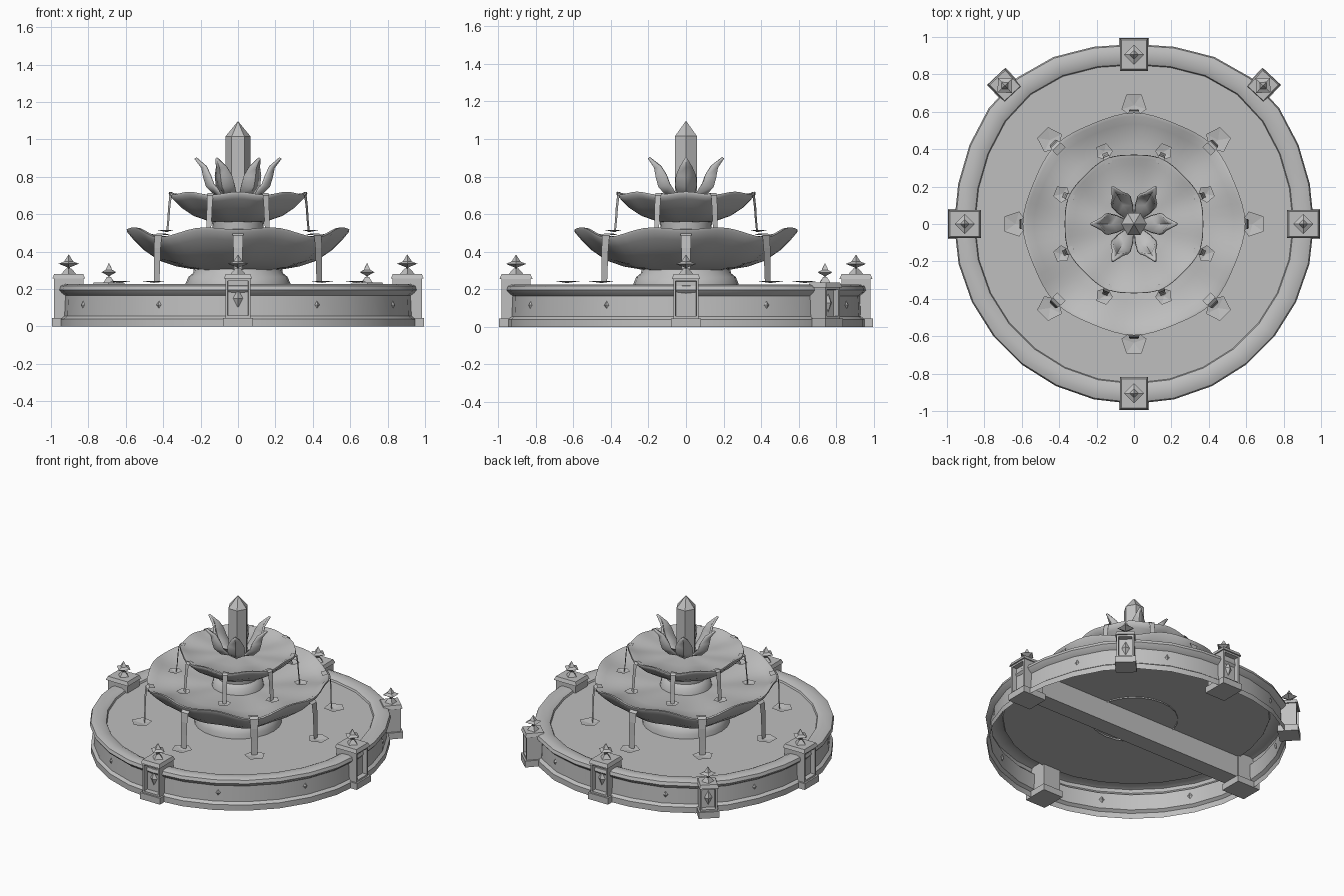
import bpy, bmesh, math
from mathutils import Matrix, Vector

if "Cube" in bpy.data.objects:
    bpy.data.objects.remove(bpy.data.objects["Cube"])

stone = bpy.data.materials.new("pale_grey_stone")
stone.diffuse_color = (0.52, 0.52, 0.52, 1)
stone.use_nodes = True
stone.node_tree.nodes["Principled BSDF"].inputs["Base Color"].default_value = stone.diffuse_color


def finish(name, bm, smooth=None, fix=True):
    if fix:
        bmesh.ops.recalc_face_normals(bm, faces=bm.faces[:])
    me = bpy.data.meshes.new(name)
    bm.to_mesh(me)
    bm.free()
    ob = bpy.data.objects.new(name, me)
    bpy.context.collection.objects.link(ob)
    me.materials.append(stone)
    if smooth:
        bpy.ops.object.select_all(action='DESELECT')
        ob.select_set(True)
        bpy.context.view_layer.objects.active = ob
        bpy.ops.object.shade_smooth_by_angle(angle=math.radians(smooth))
    return ob


def lathe(name, prof, n, mod=None, smooth=40):
    """Revolve (r, z) points; r = 0 closes with a fan; mod reshapes each point."""
    bm = bmesh.new()
    rings = []
    for i, (r, z) in enumerate(prof):
        if r == 0:
            rings.append([bm.verts.new((0, 0, z))] * n)
            continue
        ring = []
        for k in range(n):
            a = 2 * math.pi * k / n
            rr, zz = mod(r, z, a) if mod else (r, z)
            ring.append(bm.verts.new((rr * math.cos(a), rr * math.sin(a), zz)))
        rings.append(ring)
    for p, q in zip(rings, rings[1:]):
        for k in range(n):
            vs = []
            for v in (p[k], p[(k + 1) % n], q[(k + 1) % n], q[k]):
                if v not in vs:
                    vs.append(v)
            bm.faces.new(vs)
    return finish(name, bm, smooth)


def box(bm, x0, x1, y0, y1, z0, z1):
    m = Matrix.Translation(((x0 + x1) / 2, (y0 + y1) / 2, (z0 + z1) / 2)) @ \
        Matrix.Diagonal((x1 - x0, y1 - y0, z1 - z0, 1))
    return bmesh.ops.create_cube(bm, size=1, matrix=m)['verts']


def octa(bm, c, sx, sy, sz):
    m = Matrix.Translation(c) @ Matrix.Diagonal((sx, sy, sz, 1))
    pts = [(1, 0, 0), (0, 1, 0), (-1, 0, 0), (0, -1, 0), (0, 0, 1), (0, 0, -1)]
    v = [bm.verts.new(m @ Vector(p)) for p in pts]
    for k in range(4):
        bm.faces.new((v[k], v[(k + 1) % 4], v[4]))
        bm.faces.new((v[(k + 1) % 4], v[k], v[5]))


# Pool ring and water floor, bulging slightly towards the two back corners
def bulge(a):
    return 1 + 0.055 * max(0, math.sin(a)) * math.sin(2 * a) ** 2


lathe("basin", [(.955, 0), (.955, .04), (.935, .055), (.93, .165), (.95, .18), (.962, .195),
                (.955, .217), (.93, .226), (.88, .224), (.855, .212), (.85, .2), (0, .2)], 28,
      lambda r, z, a: (r * bulge(a), z))


# Bowls with scalloped rims
def scallop(rim, wr, w8, w4):
    def f(r, z, a):
        t = (r / rim) ** 3
        return r * (1 + wr * t * math.cos(8 * a)), z + t * (w4 * math.cos(4 * a) - w8 * math.cos(8 * a))
    return f


lathe("lower_bowl", [(0, .30), (.24, .305), (.33, .32), (.42, .35), (.50, .405), (.55, .455), (.585, .497),
                     (.588, .512), (.57, .512), (.53, .488), (.42, .475), (.25, .46), (0, .455)], 64,
      scallop(.585, .012, .014, .02), 60)
lathe("upper_bowl", [(0, .555), (.15, .56), (.24, .59), (.31, .635), (.35, .675), (.375, .70),
                     (.373, .712), (.355, .71), (.32, .695), (.2, .685), (0, .68)], 64,
      scallop(.375, -.012, -.008, 0), 60)
lathe("lower_pedestal", [(.285, .19), (.28, .23), (.265, .265), (.24, .285), (.235, .31)], 24)
lathe("upper_pedestal", [(.17, .45), (.16, .50), (.135, .52), (.14, .57)], 24)

# Falling water strips and splashes
def water(level, path, hw, angle0, splash_r, splash_z, size):
    bm = bmesh.new()
    for k in range(8):
        rot = Matrix.Rotation(angle0 + k * math.pi / 4, 3, 'Z')
        prev = None
        for i, (r, z) in enumerate(path):
            w = hw * (1 - .35 * i / (len(path) - 1))
            cur = [bm.verts.new(rot @ Vector((r, s * w, z))) for s in (-1, 1)]
            if prev:
                bm.faces.new((prev[0], prev[1], cur[1], cur[0]))
            prev = cur
        c = bm.verts.new(rot @ Vector((splash_r, 0, splash_z)))
        rim = [bm.verts.new(rot @ Vector((splash_r + size * math.cos(j * 1.2566 + .63),
                                          size * math.sin(j * 1.2566 + .63), splash_z + .01)))
               for j in range(5)]
        for j in range(5):
            bm.faces.new((c, rim[j], rim[(j + 1) % 5]))
    finish(level + "_water", bm)


water("lower", [(.55, .49), (.585, .498), (.603, .485), (.61, .42), (.612, .33), (.615, .235)],
      .032, 0, .635, .233, .07)
water("upper", [(.35, .708), (.378, .712), (.39, .70), (.398, .64), (.403, .57), (.41, .505)],
      .02, math.pi / 8, .418, .505, .047)

# Crystal
lathe("crystal", [(0, .68), (.068, .68), (.068, 1.015), (0, 1.097)], 6, smooth=None)

# Lotus petals around the crystal
bm = bmesh.new()
petal = [(.05, .69, .02), (.12, .705, .045), (.165, .75, .055), (.18, .80, .05),
         (.19, .85, .03), (.228, .90, .003)]
for k in range(6):
    rot = Matrix.Rotation(k * math.pi / 3, 3, 'Z')
    prev = None
    for r, z, w in petal:
        cur = [bm.verts.new(rot @ Vector((r - abs(s) * w * .6, s * w, z + abs(s) * w * .15)))
               for s in (-1, 0, 1)]
        if prev:
            for j in (0, 1):
                bm.faces.new((prev[j], prev[j + 1], cur[j + 1], cur[j]))
        prev = cur
ob = finish("lotus_petals", bm, 50)
m = ob.modifiers.new("thickness", 'SOLIDIFY')
m.thickness = .014
m.offset = 0


# Posts with a recessed panel and a star finial; built facing -y, then turned
def post(name, angle, radius, top, w, d, panel_gem=True):
    bm = bmesh.new()
    box(bm, -w - .012, w + .012, -d, d, 0, .045)
    body = box(bm, -w, w, -d + .012, d - .012, .045, top - .025)
    face = [f for f in {f for v in body for f in v.link_faces} if f.calc_center_median().y < -d + .02]
    bmesh.ops.inset_region(bm, faces=face, thickness=.017)
    bmesh.ops.inset_region(bm, faces=face, thickness=.002, depth=-.035)
    cap = box(bm, -w - .008, w + .008, -d + .002, d - .002, top - .025, top)
    for v in cap:
        if v.co.z > top - .01:
            v.co.x *= .88
            v.co.y *= .88
    if panel_gem:
        octa(bm, (0, -d + .045, top / 2 + .01), .026, .02, .05)
    # finial: neck, four-pointed star and spike
    bmesh.ops.create_cone(bm, segments=4, radius1=.04, radius2=.014, depth=.03,
                          matrix=Matrix.Translation((0, 0, top + .015)))
    octa(bm, (0, 0, top + .055), .054, .054, .022)
    octa(bm, (0, 0, top + .065), .026, .026, .04)
    bm.transform(Matrix.Rotation(angle, 4, 'Z') @ Matrix.Translation((0, -radius, 0)))
    finish(name, bm)


post("front_post", 0, .905, .28, .067, .09)
post("right_post", math.pi / 2, .905, .28, .067, .09, False)
post("back_post", math.pi, .905, .28, .067, .09)
post("left_post", -math.pi / 2, .905, .28, .067, .09, False)
for side, s in (("right", 1), ("left", -1)):
    post("back_" + side + "_post", s * math.radians(137), 1.012, .235, .056, .068)

# Beam under the pool joining the side posts
bm = bmesh.new()
box(bm, -.9, .9, -.06, .06, .045, .197)
finish("under_beam", bm)

# Small diamond studs on the basin wall
bm = bmesh.new()
for base in range(4):
    for off in (27, 63):
        a = math.radians(base * 90 + off)
        part = bmesh.new()
        octa(part, (0, 0, 0), .012, .018, .024)
        part.transform(Matrix.Rotation(a, 4, 'Z') @ Matrix.Translation((.928 * bulge(a), 0, .115)))
        tmp = bpy.data.meshes.new("stud")
        part.to_mesh(tmp)
        part.free()
        bm.from_mesh(tmp)
        bpy.data.meshes.remove(tmp)
finish("wall_studs", bm)
